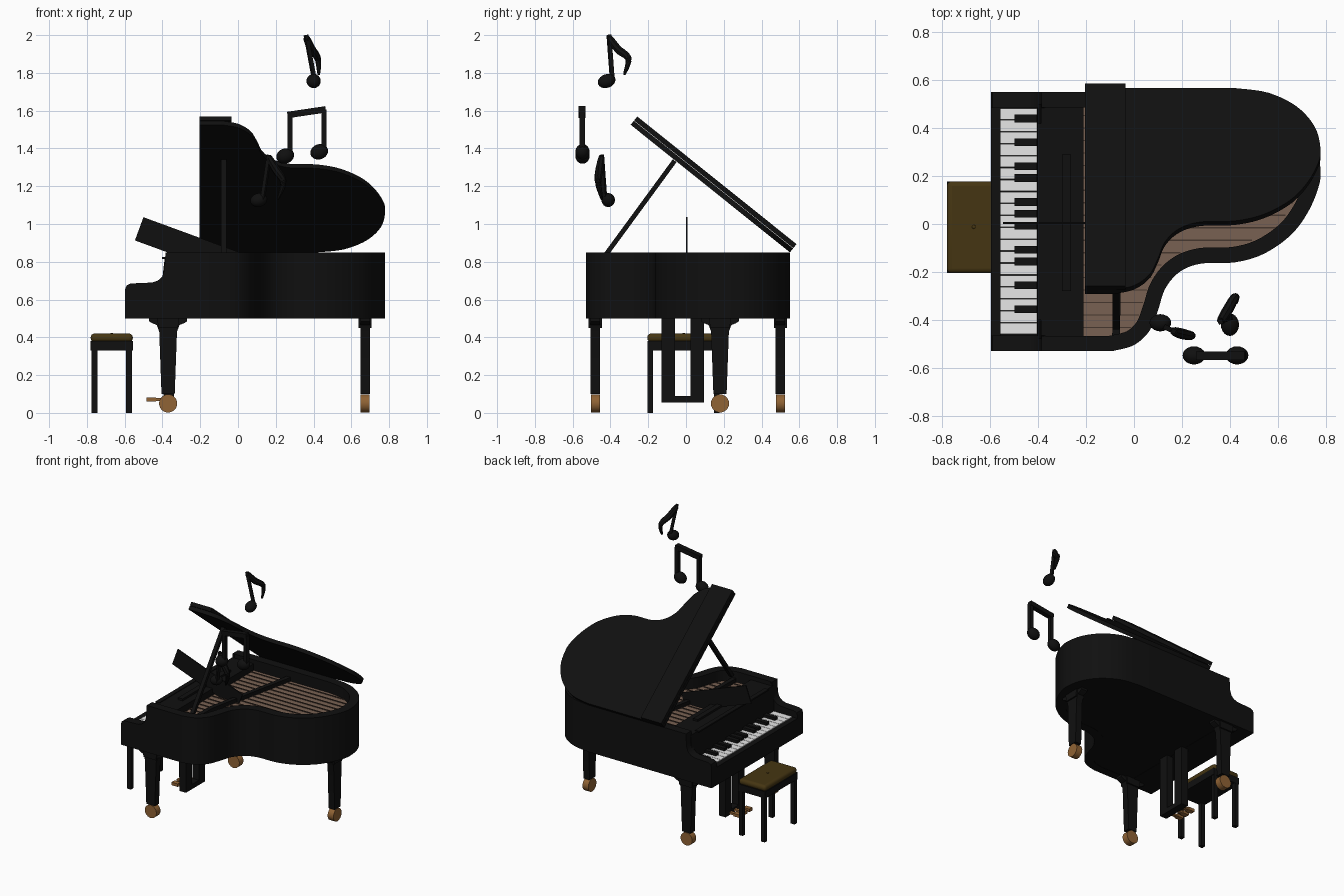
import bpy, bmesh, math
from mathutils import Vector, Matrix

if "Cube" in bpy.data.objects:
    bpy.data.objects.remove(bpy.data.objects["Cube"], do_unlink=True)


def material(name, r, g, b):
    m = bpy.data.materials.new(name)
    m.use_nodes = True
    m.diffuse_color = (r, g, b, 1)
    m.node_tree.nodes["Principled BSDF"].inputs["Base Color"].default_value = (r, g, b, 1)
    return m


BLACK = material("black lacquer", 0.005, 0.005, 0.005)
WHITE = material("ivory white", 0.8, 0.8, 0.8)
WOOD = material("soundboard wood", 0.19, 0.12, 0.085)
STRING = material("dark string", 0.06, 0.037, 0.027)
BRASS = material("brass", 0.28, 0.125, 0.035)
LEATHER = material("olive leather", 0.06, 0.036, 0.006)


def finish(name, bm, mat):
    bmesh.ops.recalc_face_normals(bm, faces=bm.faces)
    mesh = bpy.data.meshes.new(name)
    bm.to_mesh(mesh)
    bm.free()
    mesh.materials.append(mat)
    mesh.shade_smooth()
    mesh.set_sharp_from_angle(angle=math.radians(32))
    ob = bpy.data.objects.new(name, mesh)
    bpy.context.collection.objects.link(ob)
    return ob


def prism(name, pts, a, b, mat, axis="z"):
    """Extrude a flat profile from a to b along an axis."""
    place = {"x": lambda u, v: (a, u, v), "y": lambda u, v: (u, a, v), "z": lambda u, v: (u, v, a)}[axis]
    step = Vector([(b - a) * (axis == k) for k in "xyz"])
    bm = bmesh.new()
    face = bm.faces.new([bm.verts.new(place(u, v)) for u, v in pts])
    ext = bmesh.ops.extrude_face_region(bm, geom=[face])["geom"]
    bmesh.ops.translate(bm, verts=[g for g in ext if isinstance(g, bmesh.types.BMVert)], vec=step)
    return finish(name, bm, mat)


def box(name, x, y, z, mat=BLACK):
    return prism(name, [(x[0], y[0]), (x[1], y[0]), (x[1], y[1]), (x[0], y[1])], z[0], z[1], mat)


def bar(name, p, q, w, h, mat=BLACK):
    """Rectangular bar between two points."""
    p, q = Vector(p), Vector(q)
    bm = bmesh.new()
    bmesh.ops.create_cube(bm, size=1)
    turn = (q - p).to_track_quat("Z", "Y").to_matrix().to_4x4()
    bm.transform(Matrix.Translation((p + q) / 2) @ turn @ Matrix.Diagonal((w, h, (q - p).length, 1)))
    return finish(name, bm, mat)


def ball(name, c, size, tilt=(0, 0, 0), mat=BLACK):
    bm = bmesh.new()
    bmesh.ops.create_uvsphere(bm, u_segments=20, v_segments=12, radius=1)
    turn = Matrix.Rotation(tilt[0], 4, "X") @ Matrix.Rotation(tilt[1], 4, "Y")
    bm.transform(Matrix.Translation(c) @ turn @ Matrix.Diagonal((*size, 1)))
    return finish(name, bm, mat)


def spline(pts, n=5):
    """Smooth path through the given points."""
    pts = [Vector(p) for p in pts]
    ext = [pts[0]] + pts + [pts[-1]]
    out = []
    for a, b, c, d in zip(ext, ext[1:], ext[2:], ext[3:]):
        for i in range(n):
            t = i / n
            out.append((2 * b + (c - a) * t + (2 * a - 5 * b + 4 * c - d) * t * t
                        + (3 * b - a - 3 * c + d) * t ** 3) / 2)
    return out + [pts[-1]]


def inset(path, d):
    out = []
    for i, p in enumerate(path):
        t = (path[min(i + 1, len(path) - 1)] - path[max(i - 1, 0)]).normalized()
        out.append(p + Vector((-t.y, t.x)) * d)
    return out


# Case: curved side, rim, floor and soundboard
FRONT, BACK, TOP = -0.53, 0.55, 0.85
side = spline([(-0.09, FRONT), (0, -0.505), (0.065, -0.445), (0.1, -0.36), (0.13, -0.27), (0.19, -0.2),
               (0.28, -0.165), (0.42, -0.16), (0.54, -0.125), (0.65, -0.05), (0.72, 0.04), (0.765, 0.14),
               (0.778, 0.22), (0.755, 0.34), (0.68, 0.45), (0.56, 0.525), (0.42, BACK)])
inner = inset(side, 0.065)


def outline(path, x):
    return [(x, path[0].y), *[tuple(p) for p in path], (x, path[-1].y)]


prism("case_rim", outline(side, -0.385) + outline(inner, -0.385)[::-1], 0.5, TOP, BLACK)
prism("case_floor", outline(inset(side, 0.01), -0.385), 0.502, 0.7, BLACK)
prism("soundboard", outline(inner, -0.3), 0.7, 0.77, WOOD)
box("pin_block", (-0.385, -0.21), (FRONT + 0.06, BACK - 0.06), (0.69, 0.82))

# Strings run to the curved side
y = inner[0].y + 0.035
while y < inner[-1].y - 0.02:
    ends = [p.x for p, q in zip(inner, inner[1:]) if (p.y - y) * (q.y - y) <= 0]
    box("string", (-0.21, max(ends)), (y - 0.0025, y + 0.0025), (0.769, 0.776), STRING)
    y += 0.052
bar("frame_brace", (-0.075, -0.47, 0.785), (-0.07, -0.2, 0.785), 0.032, 0.03)
bar("frame_brace", (-0.07, -0.21, 0.785), (0.08, 0.49, 0.785), 0.032, 0.03)

# Raised lid, folded front flap and prop stick
lid_parts = [prism("lid", outline(side, -0.205), 0, 0.027, BLACK),
             box("lid_flap", (-0.205, -0.035), (FRONT, BACK), (0.029, 0.056))]
tilt = Matrix.Rotation(math.radians(-38.7), 4, "X")
for ob in lid_parts:
    ob.data.transform(Matrix.Translation((0, BACK, TOP)) @ tilt @ Matrix.Translation((0, -BACK, 0)))
bar("lid_prop", (-0.075, -0.43, 0.83), (-0.075, -0.06, 1.335), 0.028, 0.025)

# Keyboard: cheeks, bed, fallboard
cheek = [(-0.37, 0.5), (-0.597, 0.5), (-0.597, 0.655), (-0.59, 0.675), (-0.57, 0.685), (-0.455, 0.69),
         (-0.425, 0.7), (-0.402, 0.72), (-0.39, 0.755), (-0.385, 0.83), (-0.37, TOP)]
for a, b in ((FRONT, FRONT + 0.066), (BACK - 0.066, BACK)):
    prism("cheek", cheek, a, b, BLACK, "y")
box("key_bed", (-0.597, -0.37), (FRONT + 0.05, BACK - 0.05), (0.5, 0.61))
box("key_slip", (-0.597, -0.557), (FRONT + 0.05, BACK - 0.05), (0.6, 0.635))
prism("fallboard", [(-0.405, 0.6), (-0.402, 0.7), (-0.388, 0.82), (-0.36, 0.82), (-0.36, 0.6)],
      FRONT + 0.05, BACK - 0.05, BLACK, "y")
box("fallboard_lip", (-0.403, -0.37), (-0.4, 0.42), (0.815, 0.825))
count, low, high = 19, -0.461, 0.484
pitch = (high - low) / count
for i in range(count):
    box("white_key", (-0.556, -0.405), (low + i * pitch + 0.0015, low + (i + 1) * pitch - 0.0015), (0.6, 0.64), WHITE)
for i in (1, 3, 5, 6, 8, 9, 10, 12, 13, 15, 17):
    c = high - i * pitch + 0.006
    box("black_key", (-0.498, -0.405), (c - 0.016, c + 0.016), (0.62, 0.66))

# Music desk
bar("music_desk", (-0.278, 0.005, 0.815), (-0.233, 0.005, 0.938), 0.008, 0.57)
box("desk_ledge", (-0.3, -0.262), (-0.28, 0.29), (0.815, 0.835))

# Legs with brackets and casters; the tail leg is turned a quarter
half = [(0.1, 0.5), (0.1, 0.485), (0.085, 0.475), (0.06, 0.465), (0.047, 0.43), (0.035, 0.1)]
for x, y, axis in ((-0.37, -0.48, "y"), (-0.37, 0.5, "y"), (0.673, 0.18, "x")):
    c, d = (x, y) if axis == "y" else (y, x)
    prism("leg", [(c + u, v) for u, v in half] + [(c - u, v) for u, v in half[::-1]],
          d - 0.025, d + 0.025, BLACK, axis)
    prism("leg_collar", [(c - 0.052, 0.45), (c + 0.052, 0.45), (c + 0.058, 0.505), (c - 0.058, 0.505)],
          d - 0.035, d + 0.035, BLACK, axis)
    wheel = [(c + 0.048 * math.cos(k * math.pi / 12), 0.05 + 0.048 * math.sin(k * math.pi / 12)) for k in range(24)]
    prism("caster", wheel, d - 0.024, d + 0.024, BRASS, axis)

# Pedal lyre
for y in (-0.093, 0.06):
    box("lyre_post", (-0.395, -0.34), (y - 0.036, y + 0.036), (0.055, 0.51))
box("lyre_base", (-0.395, -0.34), (-0.129, 0.096), (0.055, 0.09))
for y in (-0.075, -0.017, 0.041):
    box("pedal", (-0.455, -0.39), (y - 0.012, y + 0.012), (0.063, 0.078), BRASS)
    box("pedal_tip", (-0.485, -0.435), (y - 0.018, y + 0.018), (0.06, 0.082), BRASS)

# Bench
box("bench_frame", (-0.78, -0.557), (-0.205, 0.178), (0.33, 0.38))
cushion = box("bench_cushion", (-0.78, -0.557), (-0.205, 0.178), (0.375, 0.42), LEATHER)
bev = cushion.modifiers.new("soft_edge", "BEVEL")
bev.width, bev.segments = 0.02, 4
ball("cushion_button", (-0.668, -0.012, 0.42), (0.008, 0.008, 0.004), mat=LEATHER)
for x in (-0.759, -0.577):
    for y in (-0.19, 0.162):
        box("bench_leg", (x - 0.016, x + 0.016), (y - 0.015, y + 0.015), (0, 0.34))


# Floating notes
def flag(pts):
    path = spline(pts, 6)
    bm = bmesh.new()
    rings = []
    for i, p in enumerate(path):
        t = i / (len(path) - 1)
        r = 0.006 + 0.016 * math.sin(math.pi * min(1, 0.25 + 0.75 * t))
        d = (path[min(i + 1, len(path) - 1)] - path[max(i - 1, 0)]).normalized()
        turn = d.to_track_quat("Z", "Y")
        rings.append([bm.verts.new(p + turn @ Vector((r * math.cos(k * math.pi / 4), r * math.sin(k * math.pi / 4), 0)))
                      for k in range(8)])
    for a, b in zip(rings, rings[1:]):
        for k in range(8):
            bm.faces.new((a[k], a[k - 1], b[k - 1], b[k]))
    bm.faces.new(rings[0])
    bm.faces.new(rings[-1])
    finish("note_flag", bm, BLACK)


ball("note_head", (0.4, -0.42, 1.757), (0.038, 0.048, 0.036), (0.35, 0, 0))
bar("note_stem", (0.405, -0.39, 1.76), (0.36, -0.408, 2.0), 0.02, 0.02)
flag([(0.362, -0.405, 1.985), (0.39, -0.36, 1.925), (0.422, -0.305, 1.875), (0.428, -0.327, 1.79)])

ball("note_head", (0.11, -0.412, 1.127), (0.046, 0.036, 0.036), (0, -0.3, 0))
bar("note_stem", (0.13, -0.43, 1.13), (0.165, -0.447, 1.365), 0.02, 0.02)
flag([(0.165, -0.447, 1.35), (0.2, -0.458, 1.29), (0.24, -0.465, 1.22), (0.21, -0.445, 1.13)])

for x, z, top in ((0.25, 1.36, 1.6), (0.43, 1.382, 1.62)):
    ball("note_head", (x, -0.548, z), (0.048, 0.038, 0.04), (0, -0.35, 0))
    bar("note_stem", (x + 0.025, -0.55, z), (x + 0.025, -0.55, top - 0.015), 0.026, 0.03)
bar("note_beam", (0.262, -0.55, 1.577), (0.464, -0.55, 1.607), 0.036, 0.034)
